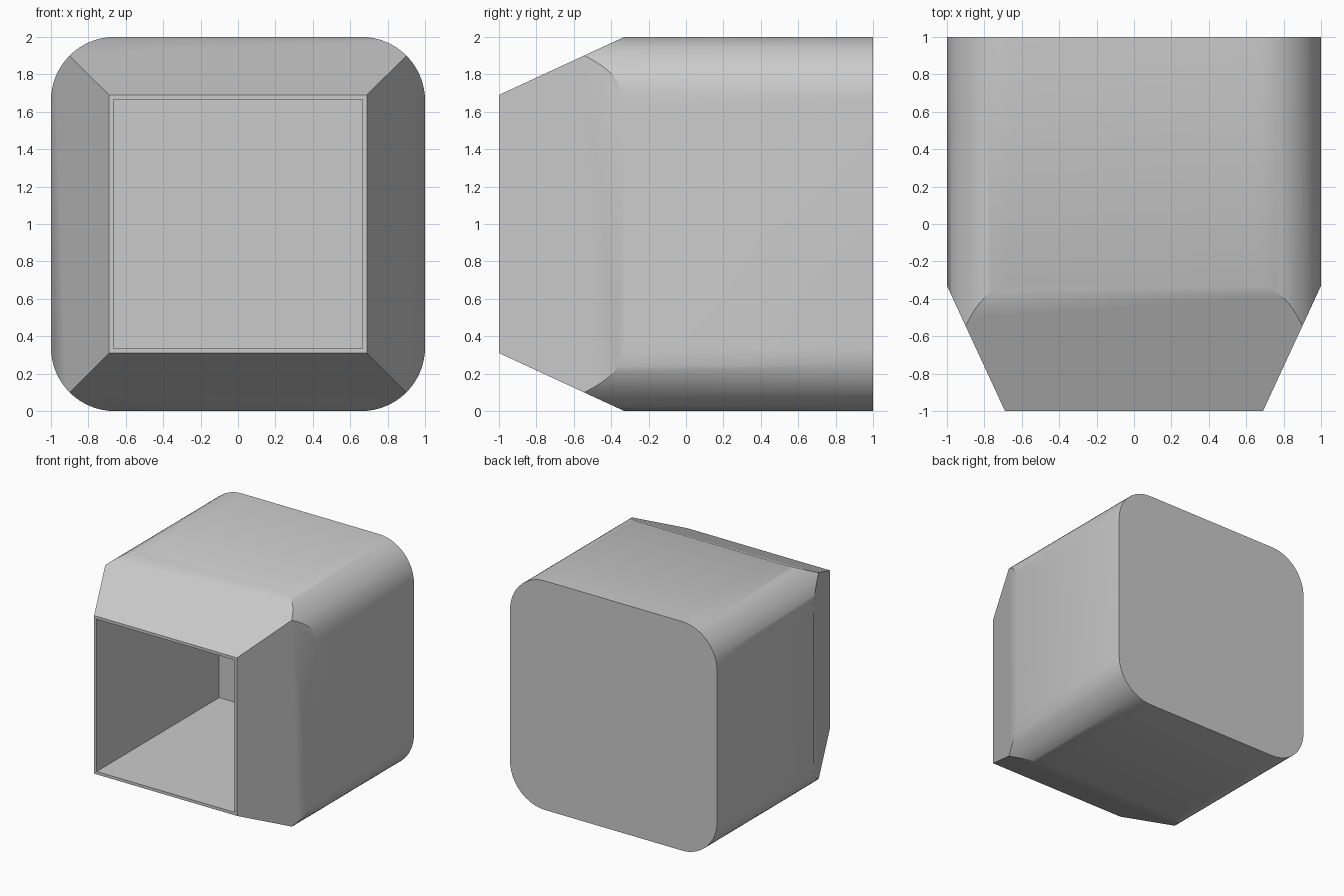
import bpy
import bmesh
import math
from mathutils import Vector

cube = bpy.data.objects.get("Cube")
if cube:
    bpy.data.objects.remove(cube, do_unlink=True)

RADIUS = 0.34       # long edge rounding
MOUTH = 0.69        # half width of the flat front
CHAMFER = 0.67      # length of the tapered front
RIM = 0.025         # lip around the opening
DEPTH = 1.69        # depth of the cavity

grey = bpy.data.materials.new("light grey")
grey.use_nodes = True
colour = (0.6, 0.6, 0.6, 1)
grey.diffuse_color = colour
grey.node_tree.nodes["Principled BSDF"].inputs["Base Color"].default_value = colour

bm = bmesh.new()
bmesh.ops.create_cube(bm, size=2)
bmesh.ops.translate(bm, verts=bm.verts, vec=(0, 0, 1))

# Round the four edges that run front to back
long_edges = [e for e in bm.edges if abs(e.verts[0].co.y - e.verts[1].co.y) > 1]
bmesh.ops.bevel(bm, geom=long_edges, offset=RADIUS, offset_type='OFFSET',
                segments=16, profile=0.5, affect='EDGES')

# Slice the front into four sloping sides
for dx, dz in ((1, 0), (-1, 0), (0, 1), (0, -1)):
    side = Vector((dx, 0, dz))
    point = side * MOUTH + Vector((0, -1, 1))
    normal = (side * CHAMFER + Vector((0, MOUTH - 1, 0))).normalized()
    cut = bmesh.ops.bisect_plane(bm, geom=bm.verts[:] + bm.edges[:] + bm.faces[:],
                                 dist=1e-5, plane_co=point, plane_no=normal,
                                 clear_outer=True)
    rim = [e for e in bm.edges if e.is_boundary]
    bmesh.ops.holes_fill(bm, edges=rim, sides=0)
bmesh.ops.recalc_face_normals(bm, faces=bm.faces)

# Square opening with a thin flat lip, pushed back into a deep cavity
bm.faces.ensure_lookup_table()
front = min(bm.faces, key=lambda f: f.calc_center_median().y)
bmesh.ops.inset_region(bm, faces=[front], thickness=RIM, use_even_offset=True)
floor = bmesh.ops.extrude_discrete_faces(bm, faces=[front])["faces"][0]
bmesh.ops.translate(bm, verts=floor.verts, vec=(0, DEPTH, 0))

mesh = bpy.data.meshes.new("hollow_housing")
bm.to_mesh(mesh)
bm.free()
mesh.materials.append(grey)
housing = bpy.data.objects.new("hollow_housing", mesh)
bpy.context.collection.objects.link(housing)

# Smooth the rounded edges and keep the mitres and opening sharp
bpy.ops.object.select_all(action='DESELECT')
housing.select_set(True)
bpy.context.view_layer.objects.active = housing
bpy.ops.object.shade_smooth_by_angle(angle=math.radians(30))
